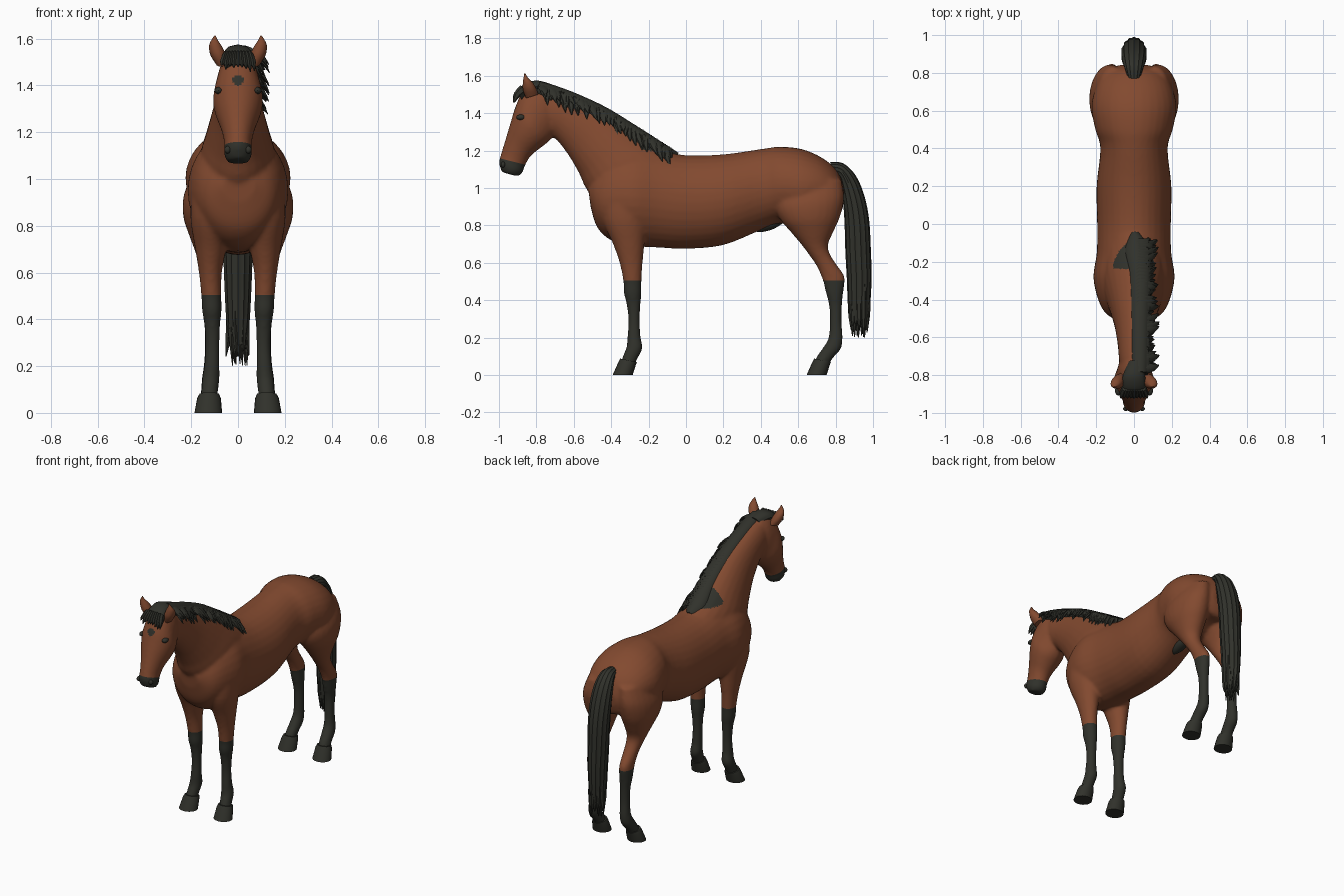
import bpy, bmesh, math, random
from mathutils import Vector

random.seed(4)


def material(name, rgb):
    m = bpy.data.materials.new(name)
    m.diffuse_color = (*rgb, 1)
    return m


BROWN = material("bay_brown", (0.225, 0.068, 0.029))
DARK = material("dark_hair", (0.030, 0.031, 0.024))


def catmull(a, b, c, d, t):
    return tuple(0.5 * (2 * q + (r - p) * t + (2 * p - 5 * q + 4 * r - s) * t * t
                        + (3 * q - p - 3 * r + s) * t ** 3) for p, q, r, s in zip(a, b, c, d))


def loft(bm, rings, sides=24, steps=4, ridge=0.0, mirror=1):
    """Skin rings given as (y1, z1, y2, z2, half_width, centre_x)."""
    rings = [tuple(r) + (0.0,) * (6 - len(r)) for r in rings]
    pts = []
    for i in range(len(rings) - 1):
        a, b, c, d = (rings[max(0, min(len(rings) - 1, i + k))] for k in (-1, 0, 1, 2))
        pts += [catmull(a, b, c, d, s / steps) for s in range(steps)]
    pts.append(rings[-1])
    loops = []
    for y1, z1, y2, z2, hw, cx in pts:
        loop = []
        for k in range(sides):
            a = 2 * math.pi * k / sides
            f = 1 - ridge * (k % 2)
            c, s = math.cos(a) * f, math.sin(a) * f
            loop.append(bm.verts.new((mirror * (cx + hw * s),
                                      (y1 + y2) / 2 + (y1 - y2) / 2 * c,
                                      (z1 + z2) / 2 + (z1 - z2) / 2 * c)))
        loops.append(loop)
    for p, q in zip(loops, loops[1:]):
        for k in range(sides):
            j = (k + 1) % sides
            bm.faces.new((p[k], p[j], q[j], q[k]))
    bm.faces.new(loops[0])
    bm.faces.new(loops[-1])


def finish(bm, name, *mats):
    bmesh.ops.recalc_face_normals(bm, faces=bm.faces[:])
    mesh = bpy.data.meshes.new(name)
    bm.to_mesh(mesh)
    bm.free()
    for m in mats:
        mesh.materials.append(m)
    ob = bpy.data.objects.new(name, mesh)
    bpy.context.collection.objects.link(ob)
    return ob


# Trunk, neck, head and legs, fused into one skin
bm = bmesh.new()
loft(bm, [(.845, 1.0, .84, .90, .07), (.81, 1.09, .81, .84, .15), (.73, 1.16, .73, .84, .20),
          (.62, 1.208, .62, .80, .225), (.5, 1.22, .5, .81, .205), (.4, 1.208, .4, .775, .178),
          (.2, 1.18, .2, .695, .198), (0, 1.175, 0, .675, .195), (-.15, 1.2, -.15, .682, .197),
          (-.28, 1.21, -.28, .69, .215), (-.4, 1.18, -.4, .72, .19), (-.48, 1.10, -.475, .79, .145),
          (-.525, 1.02, -.51, .90, .07)], 32)
loft(bm, [(0, 1.165, -.42, .85, .16), (-.12, 1.215, -.53, .99, .16), (-.25, 1.30, -.57, 1.075, .135),
          (-.42, 1.41, -.625, 1.17, .105), (-.58, 1.485, -.685, 1.25, .087),
          (-.70, 1.53, -.72, 1.28, .08), (-.79, 1.55, -.77, 1.30, .07)])
loft(bm, [(-.74, 1.555, -.69, 1.37, .055), (-.80, 1.56, -.695, 1.31, .08), (-.87, 1.52, -.715, 1.27, .094),
          (-.91, 1.44, -.75, 1.235, .107), (-.935, 1.36, -.79, 1.205, .096),
          (-.962, 1.27, -.835, 1.165, .072), (-.988, 1.185, -.862, 1.115, .058),
          (-1.0, 1.135, -.875, 1.08, .06), (-.985, 1.085, -.90, 1.062, .045)])
front_leg = [(-.45, .97, -.22, .97, .085, .115), (-.445, .83, -.21, .83, .085, .118),
             (-.39, .70, -.222, .70, .066, .117), (-.355, .60, -.232, .60, .049, .118),
             (-.335, .50, -.238, .50, .043, .114), (-.333, .44, -.238, .44, .042, .112),
             (-.318, .38, -.243, .38, .034, .110), (-.308, .29, -.247, .29, .030, .109),
             (-.314, .20, -.242, .20, .033, .112), (-.318, .15, -.232, .145, .037, .116),
             (-.338, .10, -.258, .09, .036, .121), (-.35, .06, -.28, .045, .036, .124)]
hind_leg = [(.50, 1.02, .83, 1.05, .08, .11), (.475, .91, .845, .95, .104, .128),
            (.505, .83, .825, .85, .102, .132), (.56, .765, .79, .77, .082, .13),
            (.615, .70, .76, .70, .062, .125), (.66, .64, .768, .65, .05, .121),
            (.70, .58, .805, .59, .043, .118), (.73, .51, .848, .525, .039, .118),
            (.748, .44, .842, .45, .037, .116), (.765, .37, .834, .37, .031, .113),
            (.768, .28, .832, .28, .030, .112), (.762, .20, .838, .20, .033, .114),
            (.735, .15, .828, .14, .037, .118), (.70, .10, .785, .09, .036, .122),
            (.685, .06, .76, .045, .036, .124)]
for side in (1, -1):
    loft(bm, front_leg, mirror=side)
    loft(bm, hind_leg, mirror=side)
raw = finish(bm, "skin_base")
mod = raw.modifiers.new("fuse", 'REMESH')
mod.mode, mod.voxel_size = 'VOXEL', 0.0105
mod = raw.modifiers.new("soften", 'SMOOTH')
mod.factor, mod.iterations = 0.5, 5
dg = bpy.context.evaluated_depsgraph_get()
bm = bmesh.new()
bm.from_mesh(bpy.data.meshes.new_from_object(raw.evaluated_get(dg)))
bpy.data.objects.remove(raw)


# Clean colour borders at stockings and muzzle, then colour by position
def cut(co, no, test):
    faces = [f for f in bm.faces if test(f.calc_center_median())]
    geom = set(faces)
    for f in faces:
        geom.update(f.edges)
        geom.update(f.verts)
    bmesh.ops.bisect_plane(bm, geom=list(geom), plane_co=co, plane_no=no)


cut((0, 0, .505), (0, 0, 1), lambda c: c.z < .6)
cut((0, -.95, 1.147), (0, .25, 1), lambda c: c.y < -.82 and c.z < 1.3)
for f in bm.faces:
    c = f.calc_center_median()
    stocking = c.z < .505
    muzzle = c.y < -.84 and (c.z - 1.147) + .25 * (c.y + .95) < 0
    star = c.y < -.85 and c.x ** 2 + (c.z - 1.42) ** 2 < .024 ** 2
    withers = -.24 < c.y < -.04 and c.z > 1.198 and abs(c.x) < .11
    f.material_index = int(stocking or muzzle or star or withers)
finish(bm, "body", BROWN, DARK)

# Hooves
for label, dy in (("front", 0), ("hind", 1.037)):
    bm = bmesh.new()
    for side in (1, -1):
        loft(bm, [(-.352 + dy, .088, -.262 + dy, .07, .043, .123),
                  (-.362 + dy, .068, -.268 + dy, .055, .051, .124),
                  (-.392 + dy, 0, -.285 + dy, 0, .059, .127)], 20, 1, mirror=side)
    finish(bm, label + "_hooves", DARK)

# Ears
bm = bmesh.new()
for side in (1, -1):
    loft(bm, [(-.855, 1.48, -.79, 1.50, .024, .07), (-.872, 1.525, -.80, 1.53, .033, .084),
              (-.872, 1.565, -.82, 1.565, .028, .096), (-.868, 1.59, -.845, 1.59, .016, .10),
              (-.864, 1.614, -.86, 1.614, .002, .098)], 12, 3, mirror=side)
finish(bm, "ears", BROWN)

# Eyes and nostrils
bm = bmesh.new()
for side in (1, -1):
    for (x, y, z), r in (((.083, -.882, 1.378), (.018, .026, .015)),
                         ((.044, -.978, 1.125), (.014, .012, .016))):
        new = bmesh.ops.create_uvsphere(bm, u_segments=12, v_segments=8, radius=1)["verts"]
        for v in new:
            v.co = Vector((side * (x + v.co.x * r[0]), y + v.co.y * r[1], z + v.co.z * r[2]))
finish(bm, "eyes_and_nostrils", DARK)

# Sheath under the belly
bm = bmesh.new()
loft(bm, [(.37, .79, .38, .765, .01), (.41, .83, .41, .765, .035),
          (.46, .85, .47, .782, .04), (.51, .84, .53, .82, .02)], 14)
finish(bm, "sheath", DARK)

# Mane: cap along the crest with overlapping locks falling to one side
crest = [(-.04, 1.18), (-.12, 1.232), (-.25, 1.315), (-.42, 1.42), (-.58, 1.495),
         (-.70, 1.54), (-.78, 1.563)]
widths = [.03, .07, .062, .056, .052, .05, .045]


def along(t):
    t = t * (len(crest) - 1)
    i = min(int(t), len(crest) - 2)
    return [p + (q - p) * (t - i) for p, q in zip(crest[i], crest[i + 1])]


bm = bmesh.new()
loft(bm, [(y, z + .008, y - .03, z - .075, w, .005 + .025 * min(1, i / 2))
          for i, ((y, z), w) in enumerate(zip(crest, widths))], 16, 5, .05)
for i in range(46):
    y, z = along(.12 + .86 * i / 45)
    drop, out = random.uniform(.07, .12), random.uniform(.095, .135)
    back = random.uniform(.0, .04)
    loft(bm, [(y - .02, z + .004, y + .02, z - .002, .014, .025),
              (y - .022, z - .02, y + .022, z - .015, .015, .065),
              (y - .018 + back / 2, z - drop * .6, y + .018 + back / 2, z - drop * .55, .011, out - .025),
              (y + back, z - drop, y + back + .003, z - drop, .002, out)], 6, 2)
finish(bm, "mane", DARK)

# Forelock
bm = bmesh.new()
loft(bm, [(-.72, 1.555, -.74, 1.50, .04, .01), (-.80, 1.575, -.80, 1.51, .058),
          (-.87, 1.552, -.84, 1.49, .066), (-.905, 1.515, -.87, 1.46, .062)], 16, 4, .06)
for i in range(9):
    x = -.064 + .016 * i
    tip = random.uniform(1.455, 1.485)
    loft(bm, [(-.885, 1.55, -.85, 1.51, .013, x * .8), (-.918, 1.51, -.88, 1.495, .014, x),
              (-.925, tip, -.915, tip, .002, x * 1.1)], 6, 2)
finish(bm, "forelock", DARK)

# Tail: ridged core with ragged lock tips
bm = bmesh.new()
loft(bm, [(.77, 1.14, .79, 1.07, .035), (.84, 1.132, .82, 1.05, .052), (.905, 1.07, .83, .99, .064),
          (.95, .97, .842, .90, .069), (.978, .84, .848, .80, .068), (.988, .68, .852, .66, .064),
          (.992, .52, .86, .51, .058), (.985, .38, .865, .38, .05), (.97, .29, .875, .29, .036)],
     28, 5, .09)
for i in range(26):
    a = i * 2.4
    r = .95 * math.sqrt((i + .5) / 26)
    x, y = .045 * r * math.sin(a), .927 + .048 * r * math.cos(a)
    tip, lean = random.uniform(.2, .28), random.uniform(-.012, .012)
    loft(bm, [(y + .012, .50, y - .012, .50, .012, x), (y + .018, .36, y - .018, .36, .014, x),
              (y + .012, .29, y - .012, .29, .010, x + lean / 2),
              (y + .002, tip, y - .002, tip, .002, x + lean)], 6, 2)
finish(bm, "tail", DARK)

# Smooth shading with crisp edges kept
for ob in bpy.context.scene.objects:
    ob.select_set(True)
    bpy.context.view_layer.objects.active = ob
bpy.ops.object.shade_smooth_by_angle(angle=math.radians(40))
